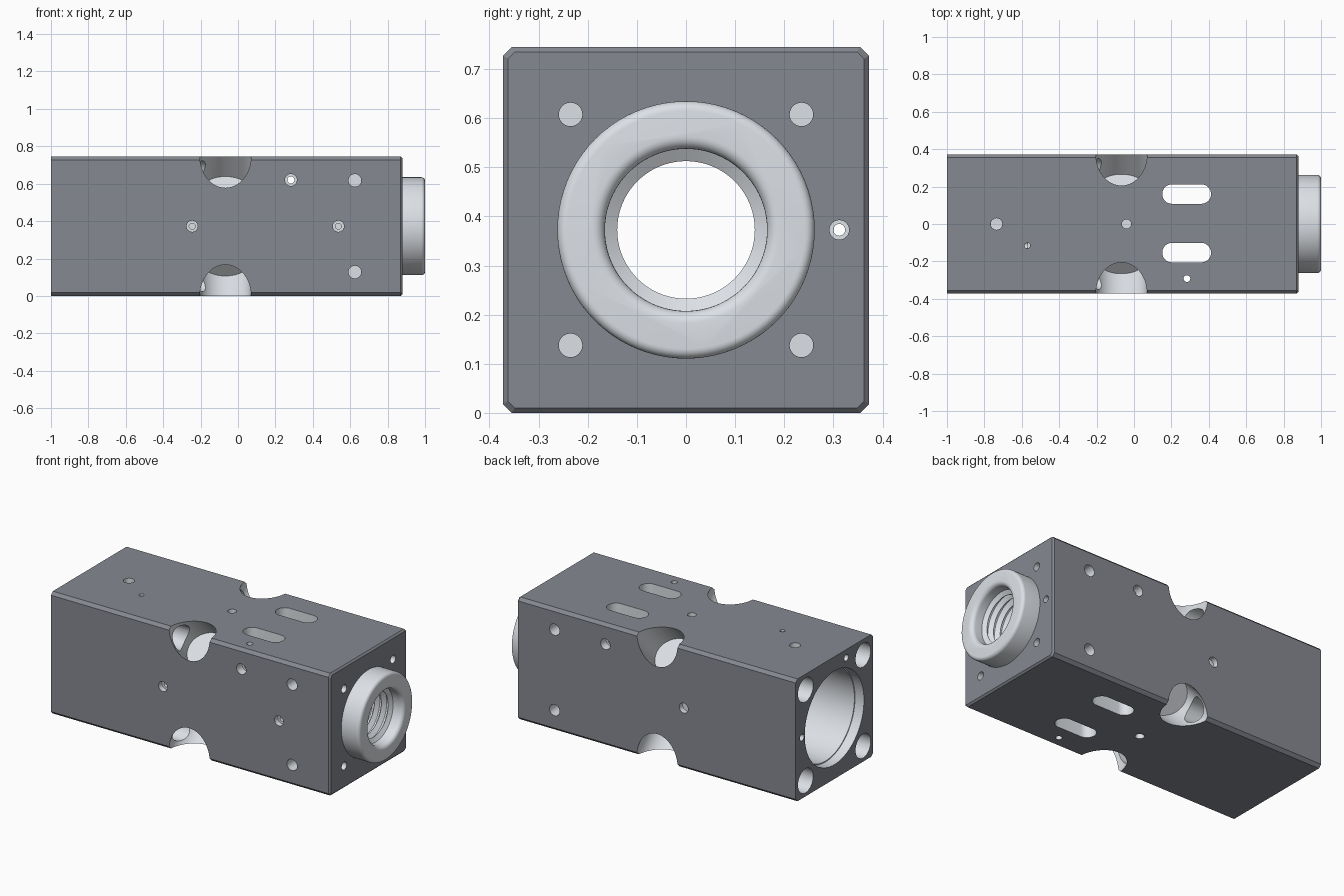
import bpy, bmesh, math
from mathutils import Vector

if "Cube" in bpy.data.objects:
    bpy.data.objects.remove(bpy.data.objects["Cube"])

CZ = 0.3725      # height of the long axis
H = 0.3725       # half width of the block


def material(name, color):
    m = bpy.data.materials.new(name)
    m.diffuse_color = color
    m.use_nodes = True
    m.node_tree.nodes["Principled BSDF"].inputs["Base Color"].default_value = m.diffuse_color
    return m


# Dark outer skin, light machined surfaces
MATS = [material("dark_skin", (.235, .247, .28, 1)),
        material("machined_metal", (.72, .75, .79, 1))]


def loft(name, rings, mat=1):
    """Closed solid through a list of equal-length point rings."""
    bm = bmesh.new()
    vs = [[bm.verts.new(p) for p in ring] for ring in rings]
    n = len(vs[0])
    for a, b in zip(vs, vs[1:]):
        for i in range(n):
            j = (i + 1) % n
            bm.faces.new((a[i], a[j], b[j], b[i]))
    bm.faces.new(vs[0])
    bm.faces.new(vs[-1])
    bmesh.ops.recalc_face_normals(bm, faces=bm.faces)
    for f in bm.faces:
        f.material_index = mat
    me = bpy.data.meshes.new(name)
    for m in MATS:
        me.materials.append(m)
    bm.to_mesh(me)
    bm.free()
    ob = bpy.data.objects.new(name, me)
    bpy.context.collection.objects.link(ob)
    return ob


def ring(c, axis, ru, rv, n):
    axis = Vector(axis).normalized()
    u = Vector((0, 1, 0)) if abs(axis.x) > 0.9 else Vector((1, 0, 0))
    v = axis.cross(u)
    return [Vector(c) + u * ru * math.cos(t) + v * rv * math.sin(t)
            for t in (2 * math.pi * i / n for i in range(n))]


def rod(name, p, q, r, rv=None, n=32):
    d = Vector(q) - Vector(p)
    return loft(name, [ring(c, d, r, rv or r, n) for c in (p, q)])


def lathe(name, profile, n=80):
    return loft(name, [ring((x, 0, CZ), (1, 0, 0), r, r, n) for x, r in profile])


def combine(target, tool, op='DIFFERENCE'):
    m = target.modifiers.new("cut", 'BOOLEAN')
    m.operation, m.solver, m.object = op, 'EXACT', tool
    m.material_mode = 'INDEX'
    bpy.context.view_layer.objects.active = target
    bpy.ops.object.modifier_apply(modifier=m.name)
    bpy.data.objects.remove(tool)


def octagon(x, h, c):
    k = h - c
    pts = [(h, k), (k, h), (-k, h), (-h, k), (-h, -k), (-k, -h), (k, -h), (h, -k)]
    return [(x, y, CZ + z) for y, z in pts]


# Main block with chamfered long edges and right end
body = loft("cylinder_block", [octagon(-1, H, .018), octagon(.87, H, .018),
                               octagon(.88, H - .01, .014)], mat=0)

# Round collar on the right end
arc = [(.98 + .02 * math.sin(a), .242 + .02 * math.cos(a))
       for a in (math.pi / 2 * i / 6 for i in range(7))]
combine(body, lathe("collar", [(.8, .262)] + arc), 'UNION')

# Stepped central bore, threaded towards the collar
bore = [(-1.01, .285), (-.94, .285), (-.94, .279), (-.3, .279), (-.3, .14), (.5, .14)]
pitch = .046
for i in range(9):
    x = .5 + i * pitch
    bore += [(x + .4 * pitch, .165), (x + .6 * pitch, .165),
             (x + .95 * pitch, .14), (x + pitch, .14)]
bore += [(.93, .165), (.975, .165)]
bore += [(.975 + .025 * math.sin(a), .165 + .025 * (1 - math.cos(a)))
         for a in (math.pi / 2 * i / 6 for i in range(1, 7))]
bore += [(1.01, .19)]
combine(body, lathe("bore", bore))

for sy in (-1, 1):
    for sz in (-1, 1):
        # Diagonal round pockets in the four long edges
        edge = Vector((-.067, sy * H, CZ + sz * H))
        d = Vector((0, sy, sz))
        combine(body, rod("pocket", edge - d * .19, edge + d * .2, .137, .118, 64))
        # Corner bolt holes from the left end into the pockets
        y, z = sy * .277, CZ + sz * .277
        combine(body, rod("bolt_hole", (-1.01, y, z), (-.1, y, z), .073, n=40))
        # Tapped holes in the right end
        y, z = sy * .235, CZ + sz * .235
        combine(body, rod("end_hole", (.7, y, z), (.9, y, z), .024))
        # Side mounting holes
        z = CZ + sz * .245
        combine(body, rod("side_hole", (.625, sy * .28, z), (.625, sy * .4, z), .034))

# Vertical slots through the block
for cy in (.16, -.153):
    slot = []
    for z in (-.1, .9):
        pts = []
        for cx, start in ((.36, -90), (.203, 90)):
            for i in range(17):
                a = math.radians(start + 180 * i / 16)
                pts.append((cx + .052 * math.cos(a), cy + .052 * math.sin(a), z))
        slot.append(pts)
    combine(body, loft("slot", slot))

# Small drilled ports: start, end, radius
ports = [
    ((-.735, 0, .55), (-.735, 0, .8), .031),
    ((-.57, -.115, .69), (-.57, -.115, .8), .015),
    ((-1.01, -.115, .695), (-.57, -.115, .695), .02),
    ((-.04, 0, .6), (-.04, 0, .8), .025),
    ((-.04, 0, -.1), (-.04, 0, .14), .025),
    ((.283, -.292, -.1), (.283, -.292, .8), .018),
    ((.283, -.5, .62), (.283, .5, .62), .019),
    ((.283, -.5, .62), (.283, -.32, .62), .032),
    ((.283, .5, .62), (.283, .32, .62), .032),
    ((-.245, -.5, CZ), (-.245, -.34, CZ), .03),
    ((-.245, -.5, CZ), (-.245, -.26, CZ), .016),
    ((-.245, .5, CZ), (-.245, .34, CZ), .03),
    ((.537, -.5, CZ), (.537, -.34, CZ), .03),
    ((.537, -.5, CZ), (.537, -.24, CZ), .016),
    ((-1.1, .312, CZ), (1.1, .312, CZ), .012),
    ((.8, .312, CZ), (1.1, .312, CZ), .02),
    ((-1.1, .312, CZ), (-.9, .312, CZ), .02),
]
for p, q, r in ports:
    combine(body, rod("port", p, q, r, n=24))

# Smooth the round surfaces, keep edges sharp
bpy.ops.object.select_all(action='DESELECT')
body.select_set(True)
bpy.context.view_layer.objects.active = body
bpy.ops.object.shade_smooth_by_angle(angle=math.radians(25))
